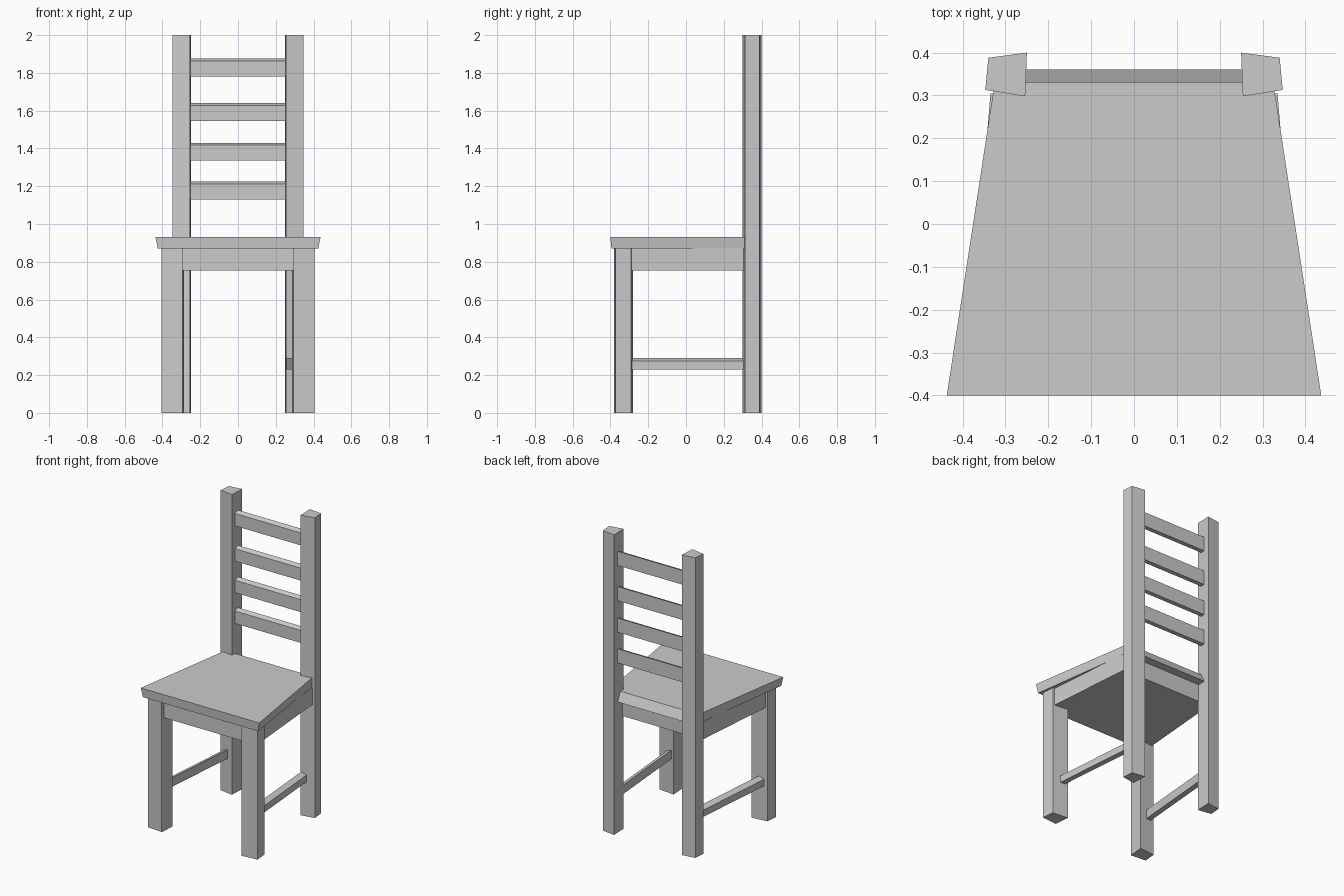
import bpy, bmesh

cube = bpy.data.objects.get("Cube")
if cube:
    bpy.data.objects.remove(cube, do_unlink=True)

grey = bpy.data.materials.new("grey_wood")
grey.use_nodes = True
color = (0.6, 0.6, 0.6, 1)
grey.diffuse_color = color
grey.node_tree.nodes["Principled BSDF"].inputs["Base Color"].default_value = color


def loft(name, bottom, top):
    """Closed solid between two matching loops of 3D points."""
    bm = bmesh.new()
    low = [bm.verts.new(p) for p in bottom]
    high = [bm.verts.new(p) for p in top]
    bm.faces.new(low)
    bm.faces.new(high)
    n = len(low)
    for i in range(n):
        j = (i + 1) % n
        bm.faces.new((low[i], low[j], high[j], high[i]))
    bmesh.ops.recalc_face_normals(bm, faces=bm.faces)
    mesh = bpy.data.meshes.new(name)
    bm.to_mesh(mesh)
    bm.free()
    mesh.materials.append(grey)
    obj = bpy.data.objects.new(name, mesh)
    bpy.context.collection.objects.link(obj)
    return obj


def prism(name, outline, z0, z1):
    return loft(name, [(x, y, z0) for x, y in outline], [(x, y, z1) for x, y in outline])


def trapezoid(front_x, front_y, back_x, back_y, z):
    return [(-front_x, front_y, z), (front_x, front_y, z),
            (back_x, back_y, z), (-back_x, back_y, z)]


# Legs, the back pair rising as posts
front_leg = [(0.295, -0.382), (0.405, -0.372), (0.397, -0.29), (0.287, -0.28)]
back_post = [(0.254, 0.298), (0.347, 0.313), (0.34, 0.388), (0.25, 0.4)]
for side, s in (("left", 1), ("right", -1)):
    prism(side + "_front_leg", [(s * x, y) for x, y in front_leg], 0, 0.87)
    prism(side + "_back_post", [(s * x, y) for x, y in back_post], 0, 2)

# Seat board with bevelled edges, and the solid apron block below it
loft("seat", trapezoid(0.425, -0.395, 0.32, 0.36, 0.87),
     trapezoid(0.437, -0.4, 0.325, 0.33, 0.93))
loft("apron", trapezoid(0.39, -0.362, 0.335, 0.305, 0.755),
     trapezoid(0.39, -0.362, 0.335, 0.305, 0.87))

# Back slats with tops sloping to the front
for i, z in enumerate((1.13, 1.335, 1.545, 1.78)):
    section = [(0.33, z), (0.36, z), (0.36, z + 0.095), (0.33, z + 0.083)]
    loft("back_slat_%d" % (i + 1), [(-0.27, y, h) for y, h in section],
         [(0.27, y, h) for y, h in section])

# Side rails with tops sloping outward, following the taper of the legs
for side, s, inner in (("left", 1, 0.255), ("right", -1, 0.287)):
    outer = inner + 0.036
    section = [(inner, 0.23), (outer, 0.23), (outer, 0.275), (inner, 0.29)]
    loft(side + "_side_rail", [(s * (x + 0.052), -0.3, z) for x, z in section],
         [(s * x, 0.32, z) for x, z in section])
